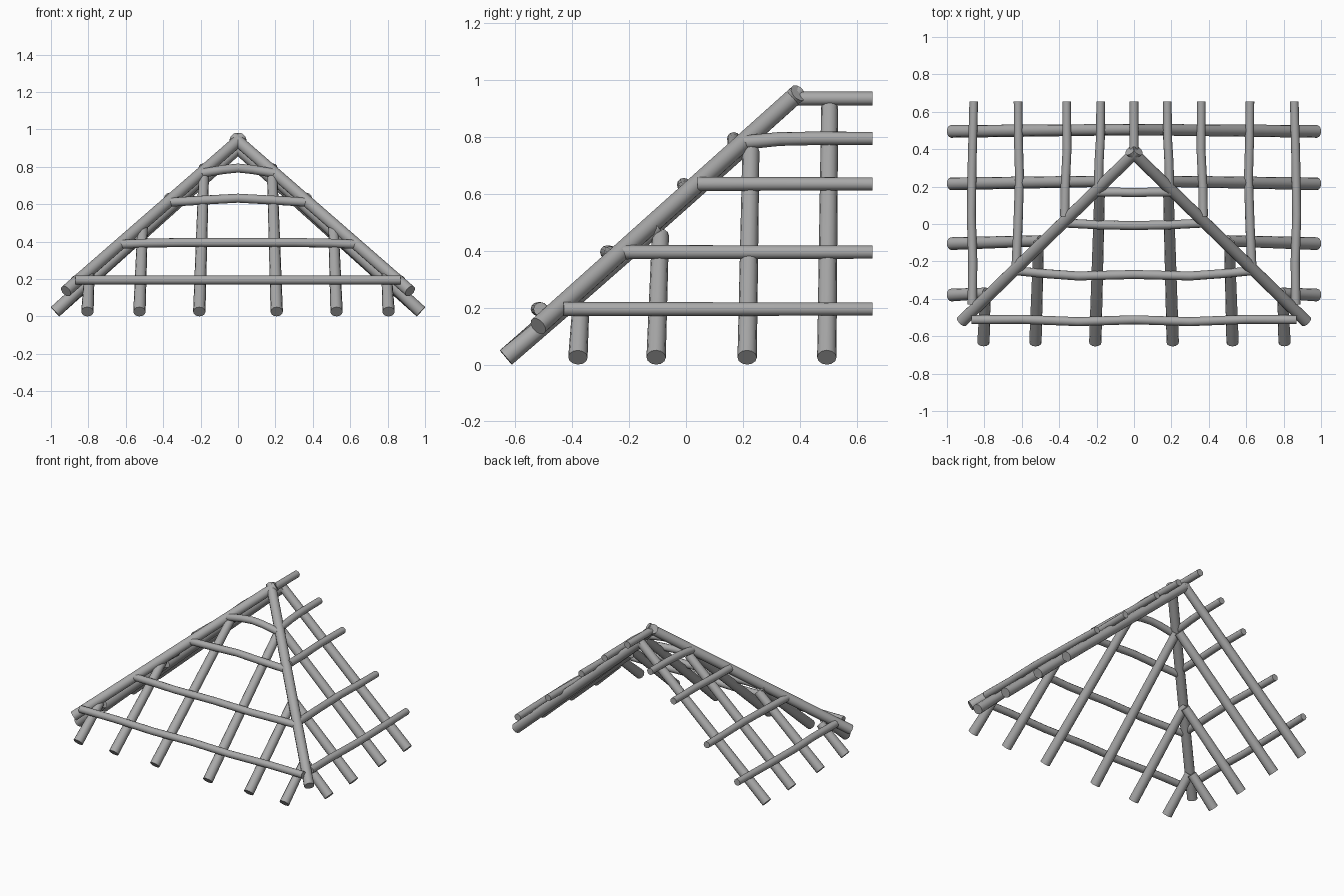
import bpy
import bmesh
from mathutils import Vector

if "Cube" in bpy.data.objects:
    bpy.data.objects.remove(bpy.data.objects["Cube"], do_unlink=True)

wood = bpy.data.materials.new("grey_wood")
wood.use_nodes = True
colour = (0.4, 0.4, 0.4, 1)
wood.diffuse_color = colour
wood.node_tree.nodes["Principled BSDF"].inputs["Base Color"].default_value = colour
SIDES = 12


def pole(name, points, r_start, r_end):
    """Capped round pole swept along a path, tapering from start to end."""
    pts = [Vector(p) for p in points]
    bm = bmesh.new()
    rings = []
    for i, p in enumerate(pts):
        t = i / (len(pts) - 1)
        along = pts[min(i + 1, len(pts) - 1)] - pts[max(i - 1, 0)]
        turn = Vector((0, 0, 1)).rotation_difference(along)
        circle = bmesh.ops.create_circle(bm, segments=SIDES, radius=r_start + (r_end - r_start) * t)
        for v in circle["verts"]:
            v.co = p + turn @ v.co
        rings.append(circle["verts"])
    for a, b in zip(rings, rings[1:]):
        for k in range(SIDES):
            n = (k + 1) % SIDES
            bm.faces.new((a[k], a[n], b[n], b[k]))
    bm.faces.new(rings[0][::-1])
    bm.faces.new(rings[-1])
    bmesh.ops.recalc_face_normals(bm, faces=bm.faces)
    mesh = bpy.data.meshes.new(name)
    bm.to_mesh(mesh)
    bm.free()
    mesh.materials.append(wood)
    obj = bpy.data.objects.new(name, mesh)
    bpy.context.collection.objects.link(obj)
    bpy.ops.object.select_all(action="DESELECT")
    obj.select_set(True)
    bpy.context.view_layer.objects.active = obj
    bpy.ops.object.shade_smooth_by_angle(angle=0.7)


def both_sides(name, points, r_start, r_end):
    for side, s in (("left", 1), ("right", -1)):
        pole(f"{side}_{name}", [(s * x, y, z) for x, y, z in points], r_start, r_end)


# Hip rafters and ridge pole
both_sides("hip_rafter", [(0.92, -0.52, 0.135), (-0.02, 0.395, 0.955)], 0.033, 0.032)
pole("ridge_pole", [(0, 0.37, 0.935), (0, 0.655, 0.935)], 0.025, 0.024)

# Side rafters: foot y, head x, y, z
for i, (y0, x, y, z) in enumerate([(0.495, -0.01, 0.505, 0.905), (0.215, 0.18, 0.228, 0.75),
                                   (-0.105, 0.50, -0.09, 0.455), (-0.38, 0.79, -0.37, 0.20)]):
    both_sides(f"side_rafter_{i}", [(0.978, y0, 0.025), (x, y, z)], 0.034, 0.03)

# Front rafters: foot x, head x, y, z
for i, (x0, x, y, z) in enumerate([(0.207, 0.183, 0.20, 0.76), (0.527, 0.51, -0.10, 0.485),
                                   (0.805, 0.795, -0.40, 0.22)]):
    both_sides(f"front_rafter_{i}", [(x0, -0.633, 0.025), (x, y, z)], 0.033, 0.028)

# Side battens, slightly crooked
side_battens = [
    [(0.865, -0.43, 0.195), (0.862, -0.2, 0.195), (0.87, 0.05, 0.195), (0.865, 0.35, 0.195), (0.857, 0.655, 0.195)],
    [(0.63, -0.23, 0.395), (0.62, 0, 0.395), (0.612, 0.25, 0.395), (0.618, 0.45, 0.395), (0.62, 0.655, 0.395)],
    [(0.37, 0.04, 0.635), (0.368, 0.2, 0.635), (0.358, 0.4, 0.635), (0.36, 0.655, 0.635)],
    [(0.19, 0.2, 0.78), (0.187, 0.33, 0.793), (0.18, 0.45, 0.795), (0.178, 0.655, 0.795)],
]
for i, path in enumerate(side_battens):
    both_sides(f"side_batten_{i}", path, 0.025, 0.023)

# Front battens: half path from the end to the middle, mirrored
front_battens = [
    [(0.87, -0.512, 0.195), (0.6, -0.51, 0.195), (0.3, -0.522, 0.195), (0, -0.512, 0.195)],
    [(0.63, -0.25, 0.385), (0.48, -0.265, 0.392), (0.3, -0.278, 0.395), (0, -0.27, 0.395)],
    [(0.37, 0.005, 0.61), (0.18, -0.005, 0.622), (0, -0.008, 0.632)],
    [(0.195, 0.17, 0.765), (0.08, 0.17, 0.785), (0, 0.168, 0.793)],
]
for i, half in enumerate(front_battens):
    path = half + [(-x, y, z) for x, y, z in half[-2::-1]]
    pole(f"front_batten_{i}", path, 0.024, 0.024)
